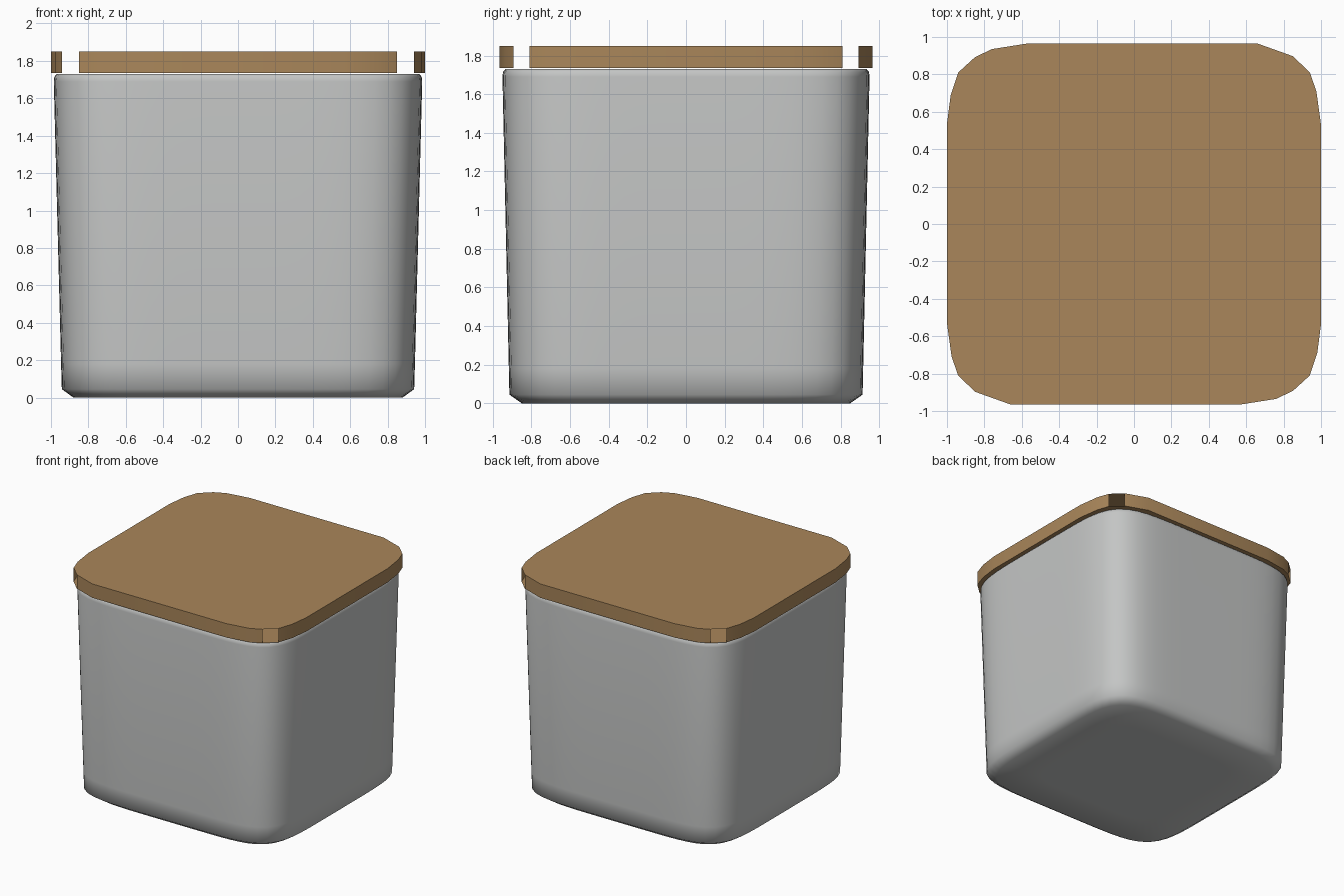
import bpy, math

if "Cube" in bpy.data.objects:
    bpy.data.objects.remove(bpy.data.objects["Cube"])


def material(name, rgb):
    m = bpy.data.materials.new(name)
    m.diffuse_color = (*rgb, 1.0)
    m.use_nodes = True
    m.node_tree.nodes["Principled BSDF"].inputs["Base Color"].default_value = m.diffuse_color
    return m


def make_object(name, verts, faces, mat):
    me = bpy.data.meshes.new(name)
    me.from_pydata(verts, [], faces)
    me.materials.append(mat)
    ob = bpy.data.objects.new(name, me)
    bpy.context.collection.objects.link(ob)
    return ob


grey = material("pale grey plastic", (0.55, 0.56, 0.555))
wood = material("light brown wood", (0.40, 0.24, 0.103))

# Container body: rounded-square cross-section swept up a tapered profile
N = 96
POWER = 6.0
profile = [  # z, half width, half depth
    (0.0, 0.60, 0.57), (0.0, 0.88, 0.85), (0.045, 0.942, 0.914),
    (0.18, 0.946, 0.917), (1.69, 0.985, 0.950), (1.715, 0.982, 0.947),
    (1.73, 0.970, 0.935),
]
verts, faces = [], []
for z, a, b in profile:
    for i in range(N):
        t = 2 * math.pi * i / N
        c, s = math.cos(t), math.sin(t)
        r = (abs(c) ** POWER + abs(s) ** POWER) ** (-1 / POWER)
        verts.append((a * r * c, b * r * s, z))
for k in range(len(profile) - 1):
    for i in range(N):
        j = (i + 1) % N
        faces.append((k * N + i, k * N + j, (k + 1) * N + j, (k + 1) * N + i))
faces.append(tuple(reversed(range(N))))
last = (len(profile) - 1) * N
faces.append(tuple(range(last, last + N)))
body = make_object("container_body", verts, faces, grey)
body.data.shade_smooth()

# Lid: faceted hollow slab, half of the outline turned by 180 degrees
half = [(0.57, -0.965), (0.76, -0.935), (0.85, -0.892), (0.94, -0.81),
        (0.98, -0.69), (1.0, -0.535), (1.0, 0.53), (0.975, 0.71),
        (0.94, 0.81), (0.85, 0.897), (0.66, 0.965)]
outline = half + [(-x, -y) for x, y in half]
M = len(outline)
openings = {2, 8, 13, 19}  # open slots at the four corners
verts = [(x, y, z) for z in (1.735, 1.85) for x, y in outline]
faces = [(i, (i + 1) % M, M + (i + 1) % M, M + i)
         for i in range(M) if i not in openings]
faces.append(tuple(reversed(range(M))))
faces.append(tuple(range(M, 2 * M)))
lid = make_object("lid", verts, faces, wood)
bpy.context.view_layer.objects.active = lid
lid.select_set(True)
bpy.ops.object.shade_smooth_by_angle(angle=math.radians(30))

# Thin rectangular panel on top of the lid
w, d, z = 0.858, 0.832, 1.851
make_object("lid_panel", [(-w, -d, z), (w, -d, z), (w, d, z), (-w, d, z)],
            [(0, 1, 2, 3)], wood)
